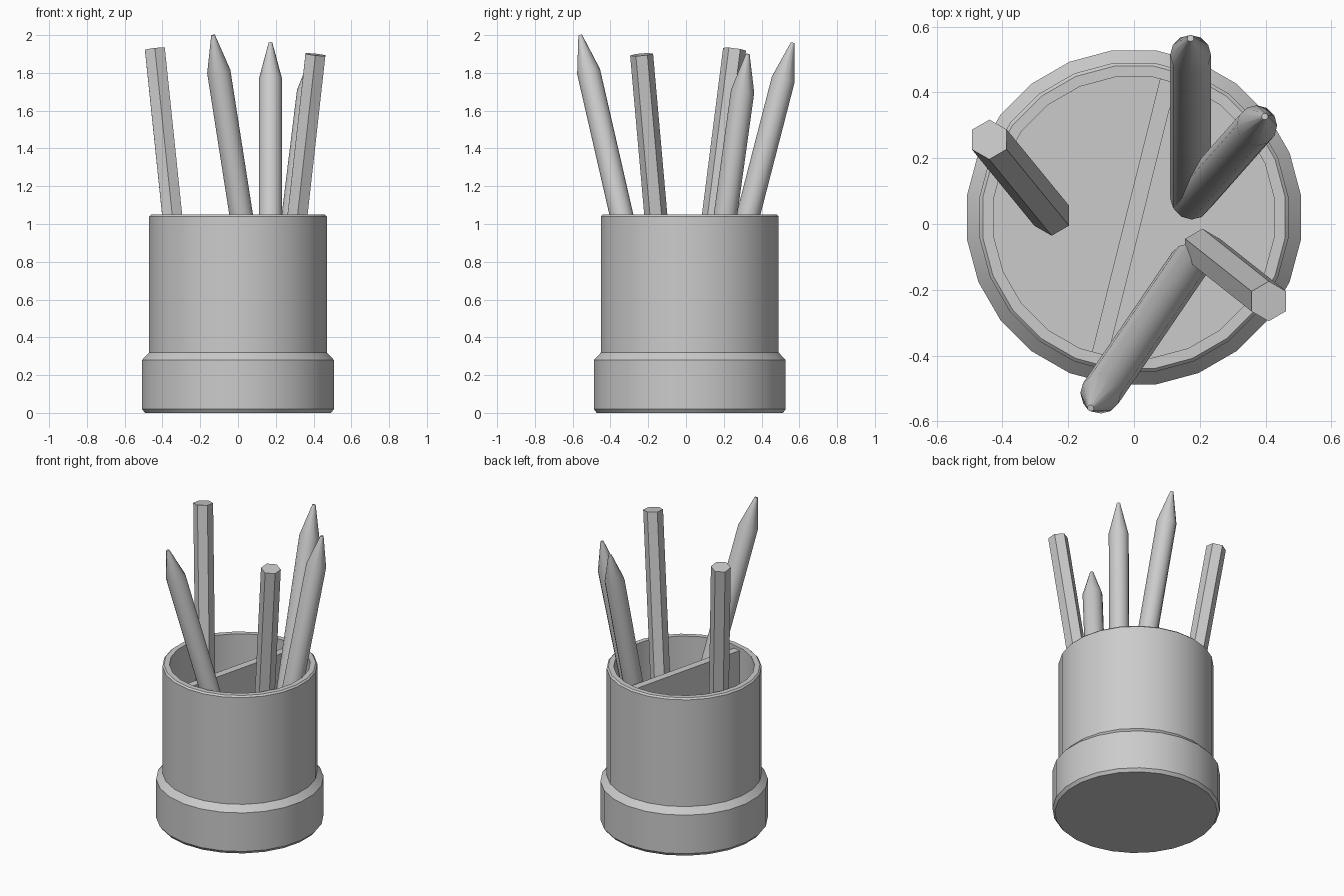
import bpy, bmesh, math
from mathutils import Vector, Matrix

if "Cube" in bpy.data.objects:
    bpy.data.objects.remove(bpy.data.objects["Cube"])

CENTRE_Y = 0.02


def lathe(name, profile, sides, phase=0.0, matrix=None, smooth=True):
    """Revolve (radius, z) points round z, closing both ends with a flat cap."""
    bm = bmesh.new()
    rings = []
    for r, z in profile:
        rings.append([bm.verts.new((r * math.cos(phase + 2 * math.pi * i / sides),
                                    r * math.sin(phase + 2 * math.pi * i / sides), z))
                      for i in range(sides)])
    for a, b in zip(rings, rings[1:]):
        for i in range(sides):
            j = (i + 1) % sides
            bm.faces.new((a[i], a[j], b[j], b[i]))
    bm.faces.new(rings[0][::-1])
    bm.faces.new(rings[-1])
    bmesh.ops.recalc_face_normals(bm, faces=bm.faces)
    me = bpy.data.meshes.new(name)
    bm.to_mesh(me)
    bm.free()
    ob = bpy.data.objects.new(name, me)
    bpy.context.collection.objects.link(ob)
    if matrix:
        ob.matrix_world = matrix
    if smooth:
        bpy.ops.object.select_all(action='DESELECT')
        ob.select_set(True)
        bpy.context.view_layer.objects.active = ob
        bpy.ops.object.shade_smooth_by_angle(angle=math.radians(32))
    return ob


def pencil(name, bottom, top, sharpened):
    """Round sharpened pencil or blunt hexagonal one, from bottom to top centre."""
    bottom, top = Vector(bottom), Vector(top)
    axis = top - bottom
    length = axis.length
    turn = Vector((0, 0, 1)).rotation_difference(axis).to_matrix().to_4x4()
    place = Matrix.Translation(bottom) @ turn
    if sharpened:
        profile = [(0.062, 0), (0.062, length - 0.2), (0.01, length)]
        lathe(name, profile, 12, 0, place)
    else:
        lathe(name, [(0.061, 0), (0.061, length)], 6, math.pi / 2, place, smooth=False)


# Cup: stepped base, straight wall, bevelled rim, hollow inside
k = 1 / math.cos(math.pi / 24)
cup_profile = [(0.493, 0), (0.508, 0.02), (0.508, 0.28), (0.47, 0.32),
               (0.47, 1.04), (0.46, 1.05), (0.427, 1.05), (0.427, 0.07)]
lathe("cup", [(r * k, z) for r, z in cup_profile], 24, math.pi / 24,
      Matrix.Translation((0, CENTRE_Y, 0)))

# Slanted divider across the cup
bpy.ops.mesh.primitive_cube_add(size=1, location=(0, CENTRE_Y, 0.545),
                                rotation=(0, 0, math.radians(76)))
divider = bpy.context.object
divider.name = "divider"
divider.scale = (0.864, 0.05, 0.97)

# Pencils leaning outwards
pencil("blunt_pencil_left", (-0.25, 0.025, 0.1), (-0.44, 0.257, 1.925), False)
pencil("blunt_pencil_right", (0.208, -0.075, 0.09), (0.41, -0.235, 1.897), False)
pencil("sharp_pencil_back", (0.172, 0.08, 0.08), (0.172, 0.565, 1.96), True)
pencil("sharp_pencil_front", (0.168, -0.12, 0.08), (-0.132, -0.56, 2.0), True)
pencil("sharp_pencil_back_right", (0.175, 0.075, 0.08), (0.398, 0.327, 1.9), True)
